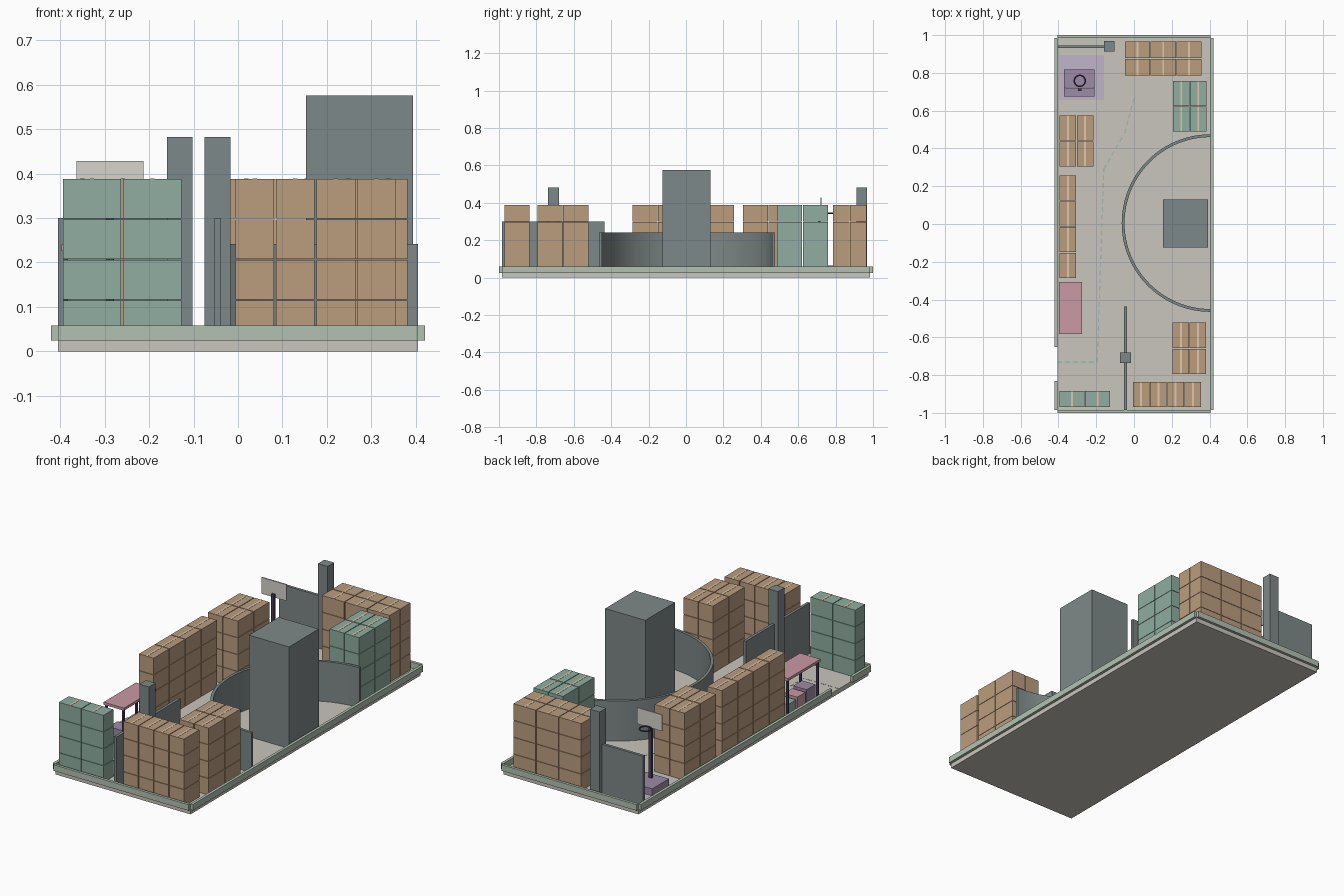
import bpy, bmesh
from math import pi, cos, sin, hypot, atan2
from mathutils import Matrix

if "Cube" in bpy.data.objects:
    bpy.data.objects.remove(bpy.data.objects["Cube"])

FLOOR = 0.025


def material(name, rgb):
    m = bpy.data.materials.new(name)
    m.diffuse_color = [(c / 255) ** 2.2 for c in rgb] + [1]
    m.use_nodes = True
    m.node_tree.nodes["Principled BSDF"].inputs["Base Color"].default_value = m.diffuse_color
    return m


STONE = material("stone", (200, 196, 188))
SAGE = material("sage", (176, 192, 176))
SLATE = material("slate", (125, 135, 135))
CARD = material("cardboard", (186, 156, 126))
GREEN = material("green_card", (142, 172, 158))
TAPE = material("tape", (222, 200, 170))
PINK = material("pink", (200, 152, 164))
PURPLE = material("purple", (155, 138, 165))
LILAC = material("lilac", (190, 180, 200))
DASH = material("dash", (150, 185, 175))
DARK = material("dark", (75, 65, 90))
BOARD = material("board", (212, 210, 202))


def add_box(bm, x0, x1, y0, y1, z0, z1):
    m = Matrix.Translation(((x0 + x1) / 2, (y0 + y1) / 2, (z0 + z1) / 2))
    m = m @ Matrix.Diagonal((x1 - x0, y1 - y0, z1 - z0, 1))
    bmesh.ops.create_cube(bm, size=1, matrix=m)


def finish(bm, name, mat):
    me = bpy.data.meshes.new(name)
    bm.to_mesh(me)
    bm.free()
    me.materials.append(mat)
    ob = bpy.data.objects.new(name, me)
    bpy.context.collection.objects.link(ob)
    return ob


def boxes(name, mat, *dims):
    bm = bmesh.new()
    for d in dims:
        add_box(bm, *d)
    return finish(bm, name, mat)


def stack(name, mat, x0, x1, y0, y1, nx, ny, nz=4, top=0.39, gap=0.002):
    """Grid of cartons with a tape strip over each top carton."""
    dx, dy, dz = (x1 - x0) / nx, (y1 - y0) / ny, (top - FLOOR) / nz
    bm, tape = bmesh.new(), bmesh.new()
    for i in range(nx):
        xa = x0 + i * dx
        for j in range(ny):
            ya = y0 + j * dy
            for k in range(nz):
                za = FLOOR + k * dz
                add_box(bm, xa + gap, xa + dx - gap, ya + gap, ya + dy - gap,
                        za, za + dz - gap)
            xc = xa + dx / 2
            add_box(tape, xc - .005, xc + .005, ya + gap, ya + dy - gap,
                    top - gap, top - gap + .001)
    finish(bm, name, mat)
    finish(tape, name + "_tape", TAPE)


# floor slab and low rim with a doorway gap on the left
boxes("floor_slab", STONE, (-.405, .405, -.985, .985, 0, FLOOR))
boxes("rim", SAGE,
      (-.405, .405, .985, 1, FLOOR, .058),
      (-.405, .405, -1, -.985, FLOOR, .058),
      (.405, .42, -.985, .985, FLOOR, .058),
      (-.42, -.405, -.65, .985, FLOOR, .058),
      (-.42, -.405, -.985, -.83, FLOOR, .058))

# columns, partitions and central core
boxes("core_block", SLATE, (.153, .393, -.125, .13, FLOOR, .575))
boxes("back_column", SLATE, (-.16, -.102, .912, .968, FLOOR, .482))
boxes("front_column", SLATE, (-.075, -.017, -.737, -.68, FLOOR, .482))
boxes("back_partition", SLATE, (-.405, -.16, .931, .946, FLOOR, .3))
boxes("front_partition", SLATE, (-.053, -.038, -.985, -.437, FLOOR, .3))

# half-round wall: swept cross-section
bm = bmesh.new()
N = 48
prev = None
for i in range(N + 1):
    a = pi / 2 + pi * i / N
    ring = [bm.verts.new((.405 + r * cos(a), .005 + r * sin(a), z))
            for r, z in ((.455, FLOOR), (.47, FLOOR), (.47, .242), (.455, .242))]
    if prev:
        for k in range(4):
            bm.faces.new((prev[k], prev[k - 1], ring[k - 1], ring[k]))
    if i in (0, N):
        bm.faces.new(ring)
    prev = ring
bmesh.ops.recalc_face_normals(bm, faces=bm.faces)
curved = finish(bm, "curved_wall", SLATE)
bpy.context.view_layer.objects.active = curved
curved.select_set(True)
bpy.ops.object.shade_smooth_by_angle()

# carton stacks
stack("back_cartons", CARD, -.05, .36, .785, .967, 3, 2)
stack("back_green_cartons", GREEN, .205, .385, .487, .76, 2, 2)
stack("left_cartons", CARD, -.396, -.213, .303, .577, 2, 2)
stack("left_long_cartons", CARD, -.396, -.304, -.287, .258, 1, 4)
stack("right_cartons", CARD, .203, .383, -.797, -.52, 2, 2)
stack("front_cartons", CARD, -.008, .357, -.972, -.835, 4, 1)
stack("front_green_cartons", GREEN, -.396, -.125, -.972, -.883, 2, 1)

# table with crates underneath
boxes("table_top", PINK, (-.397, -.275, -.583, -.307, .226, .24))
boxes("table_legs", DARK, *[(x, x + .01, y, y + .01, FLOOR, .226)
                            for x in (-.392, -.29) for y in (-.578, -.322)])
boxes("crate_green", GREEN, (-.38, -.3, -.4, -.33, FLOOR, .085))
boxes("crate_pink", PINK, (-.38, -.3, -.48, -.41, FLOOR, .095))
boxes("crate_purple", PURPLE, (-.38, -.3, -.565, -.49, FLOOR, .105))

# hoop stand on its mat
boxes("mat", LILAC, (-.397, -.16, .657, .895, FLOOR, .027))
boxes("hoop_base", PURPLE, (-.37, -.21, .675, .818, FLOOR, .065))
boxes("hoop_post", DARK, (-.297, -.279, .705, .72, .065, .36))
boxes("backboard", BOARD, (-.363, -.213, .718, .725, .34, .428))
bpy.ops.mesh.primitive_torus_add(major_radius=.029, minor_radius=.004,
                                 major_segments=24, minor_segments=8,
                                 location=(-.287, .758, .345))
hoop = bpy.context.object
hoop.name = "hoop_ring"
hoop.data.materials.append(DARK)
bpy.ops.object.shade_smooth_by_angle()

# dashed walking route on the floor
path = [(-.405, -.732), (-.195, -.732), (-.16, .29), (-.05, .48), (.003, .675)]
bm = bmesh.new()
for (xa, ya), (xb, yb) in zip(path, path[1:]):
    length, ang = hypot(xb - xa, yb - ya), atan2(yb - ya, xb - xa)
    s = 0
    while s < length - .01:
        d = min(.025, length - s)
        t = (s + d / 2) / length
        m = (Matrix.Translation((xa + (xb - xa) * t, ya + (yb - ya) * t, FLOOR + .0005))
             @ Matrix.Rotation(ang, 4, 'Z') @ Matrix.Diagonal((d, .006, .001, 1)))
        bmesh.ops.create_cube(bm, size=1, matrix=m)
        s += .042
finish(bm, "floor_route", DASH)
